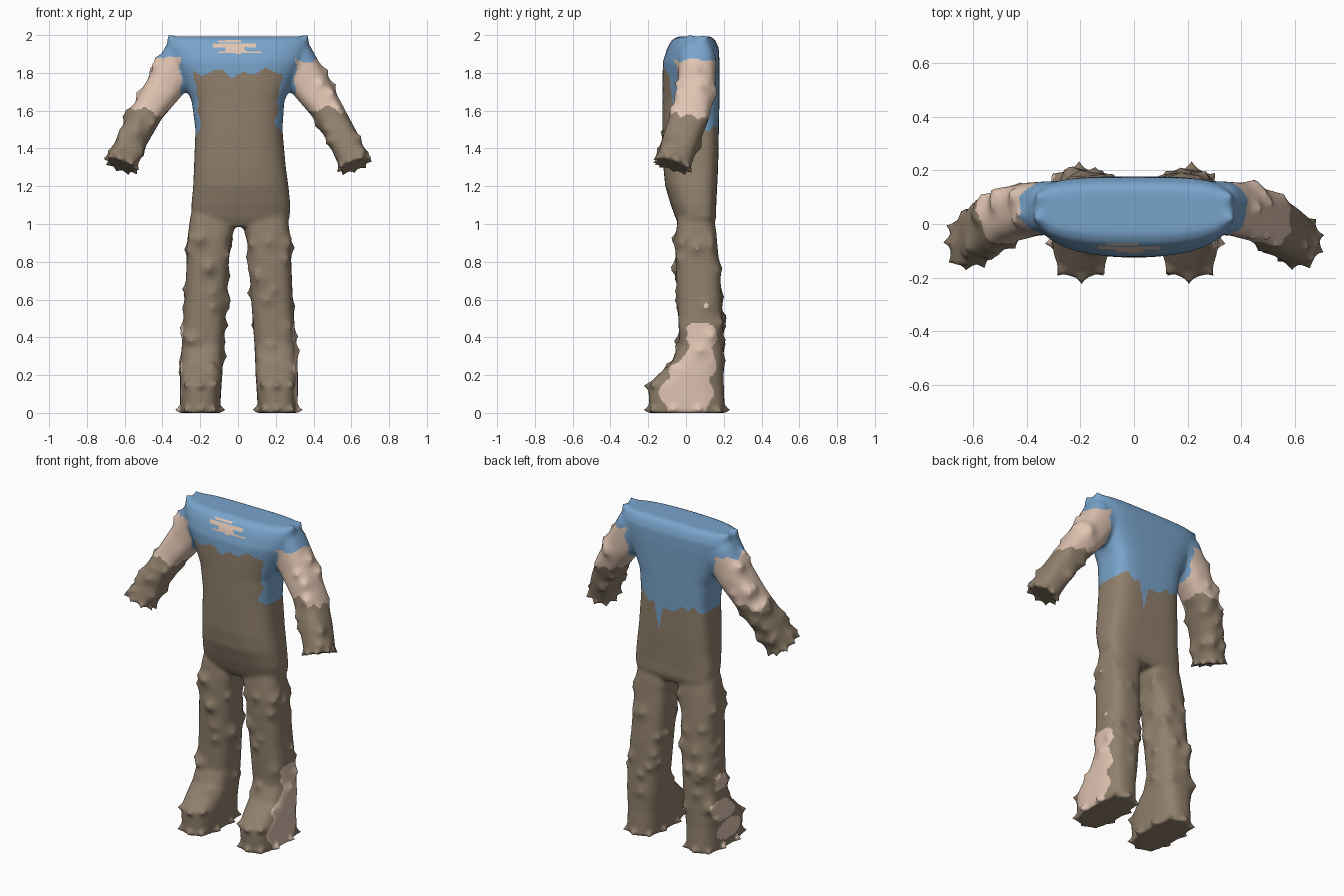
import bpy, bmesh, math, random
from mathutils import Vector, noise
from mathutils.kdtree import KDTree

if "Cube" in bpy.data.objects:
    bpy.data.objects.remove(bpy.data.objects["Cube"])
random.seed(4)
SIDES = 48


def material(name, color):
    mat = bpy.data.materials.new(name)
    mat.use_nodes = True
    mat.diffuse_color = (*color, 1)
    mat.node_tree.nodes["Principled BSDF"].inputs["Base Color"].default_value = (*color, 1)
    return mat


def ring(bm, center, u, v, front=2.6, back=2.6):
    """Superellipse ring spanned by u and v."""
    verts = []
    for i in range(SIDES):
        t = math.tau * i / SIDES
        c, s = math.cos(t), math.sin(t)
        e = 2 / (back if s > 0 else front)
        a = math.copysign(abs(c) ** e, c)
        b = math.copysign(abs(s) ** e, s)
        verts.append(bm.verts.new(center + u * a + v * b))
    return verts


def loft(bm, rings):
    for a, b in zip(rings, rings[1:]):
        for i in range(SIDES):
            j = (i + 1) % SIDES
            bm.faces.new((a[i], a[j], b[j], b[i]))
    bm.faces.new(rings[0][::-1])
    bm.faces.new(rings[-1])


def stack(bm, rows, front, back):
    """Loft of level rings: z, x centre, x radius, front y, back y."""
    loft(bm, [ring(bm, Vector((cx, (y0 + y1) / 2, z)), Vector((rx, 0, 0)),
                   Vector((0, (y1 - y0) / 2, 0)), front, back)
              for z, cx, rx, y0, y1 in rows])


bm = bmesh.new()
tips = []  # pointed rim corners: position, direction, height, reach

# torso
stack(bm, [
    (.985, .015, .20, -.03, .14), (1.03, .015, .258, -.055, .16),
    (1.10, .015, .262, -.08, .16), (1.20, .015, .252, -.11, .165),
    (1.30, .01, .243, -.12, .17), (1.50, .005, .23, -.125, .174),
    (1.65, 0, .245, -.125, .177), (1.75, 0, .29, -.125, .177),
    (1.86, 0, .35, -.122, .177), (1.93, 0, .372, -.10, .174),
    (1.975, 0, .372, -.075, .155), (1.993, 0, .355, -.04, .13)], 2.5, 4)

# legs with broad feet
for x, side in ((-.135, -1), (.145, 1)):
    stack(bm, [
        (0.0, x + side * .065, .106, -.195, .205),
        (.03, x + side * .065, .106, -.195, .205),
        (.15, x + side * .062, .110, -.20, .20),
        (.20, x + side * .060, .112, -.15, .20),
        (.27, x + side * .058, .112, -.075, .20),
        (.36, x + side * .052, .110, -.035, .197),
        (.60, x + side * .035, .110, -.045, .19),
        (.80, x + side * .025, .112, -.055, .175),
        (.90, x + side * .02, .115, -.055, .165),
        (.96, x + side * .008, .120, -.052, .16),
        (1.02, x, .12, -.045, .15),
        (1.12, x, .10, -.02, .13)], 2.8, 2.8)
    for i in range(10):
        t = math.tau * (i + .5) / 10
        out = Vector((math.cos(t), math.sin(t), 0))
        base = Vector((x + side * .065 + .11 * out.x, .2 * out.y, .015))
        tips.append((base, out, .03, .04))
        if out.y < -.5:
            tips.append((base + Vector((0, 0, .135)), out, .025, .04))

# arms reaching down and forward
ARM = [(.20, .06, 1.86, .11, .10), (.31, .06, 1.85, .12, .10),
       (.385, .055, 1.73, .10, .10), (.475, .03, 1.60, .083, .10),
       (.558, -.025, 1.45, .08, .097), (.605, -.06, 1.34, .078, .092),
       (.616, -.07, 1.31, .078, .092)]
for side in (-1, 1):
    pts = [Vector((side * p[0], p[1], p[2])) for p in ARM]
    rings = []
    for i, p in enumerate(ARM):
        tangent = (pts[min(i + 1, len(pts) - 1)] - pts[max(i - 1, 0)]).normalized()
        v = Vector((0, 1, 0))
        v = (v - tangent * v.dot(tangent)).normalized()
        u = v.cross(tangent)
        rings.append(ring(bm, pts[i], u * p[3], v * p[4]))
    loft(bm, rings)
    for i in range(9):
        t = math.tau * i / 9
        out = u * math.cos(t) + v * math.sin(t)
        tips.append((pts[-1] + out * .085, out + tangent * .5, .022, .035))
    # raised shoulder corners
    for y in (.02, .11):
        tips.append((Vector((side * .365, y, 1.98)), Vector((side * .4, 0, 1)), .02, .05))

bmesh.ops.recalc_face_normals(bm, faces=bm.faces)
mesh = bpy.data.meshes.new("body")
bm.to_mesh(mesh)
bm.free()

# fuse the parts into one skin
body = bpy.data.objects.new("clothed_body", mesh)
bpy.context.collection.objects.link(body)
fuse = body.modifiers.new("fuse", "REMESH")
fuse.mode = "VOXEL"
fuse.voxel_size = 0.01
skin = bpy.data.meshes.new_from_object(
    body.evaluated_get(bpy.context.evaluated_depsgraph_get()))
body.modifiers.clear()
body.data = skin

skin.materials.clear()
skin.materials.append(material("brown_cloth", (.28, .215, .15)))
skin.materials.append(material("blue_shirt", (.19, .37, .60)))
skin.materials.append(material("bare_skin", (.74, .55, .44)))

bm = bmesh.new()
bm.from_mesh(skin)
for _ in range(6):
    bmesh.ops.smooth_vert(bm, verts=bm.verts, factor=.5,
                          use_axis_x=True, use_axis_y=True, use_axis_z=True)
bm.normal_update()
bm.verts.ensure_lookup_table()

# pointed rims, and soft bumps scattered over the limbs
tree = KDTree(len(bm.verts))
for v in bm.verts:
    tree.insert(v.co, v.index)
tree.balance()


def pull(point, direction, height, reach):
    start = tree.find(point)[0]
    for _, index, d in tree.find_range(start, reach):
        bm.verts[index].co += direction * height * (1 - d / reach) ** 2


limbs = [v for v in bm.verts if .2 < v.co.z < .95 or (abs(v.co.x) > .42 and v.co.z > 1.36)]
bumps = [(v.co.copy(), v.normal.copy(), random.uniform(.01, .022), random.uniform(.05, .08))
         for v in random.sample(limbs, 130)]
for tip in tips + bumps:
    pull(*tip)

# colours: shirt, bare skin and brown cloth with ragged edges
BROWN, BLUE, SKIN = range(3)


def jag(t, row):
    return noise.noise(Vector((t * 17, row * 3.7, .5)))


TEARS = [(1.966, -.10, .01, .006), (1.945, -.13, .09, .008),
         (1.928, -.06, .04, .010), (1.910, -.10, .12, .007)]


def colour(p, n):
    ax = abs(p.x)
    if ax > .37 and p.z < 1.59 + .05 * jag(p.x + p.y, 1):
        return BROWN
    if ax > .30 + .02 * jag(p.z, 2) and p.z < 1.87 + .04 * jag(p.x + p.y, 3):
        return SKIN
    if n.y < 0 and p.y < 0:
        for z, x0, x1, half in TEARS:
            if x0 < p.x < x1 and abs(p.z - z) < half:
                return SKIN
    # the cloth rises to a bib in front and sits lower round the back
    edge = .205 + .12 * max(0, p.z - 1.55) + .02 * jag(p.z, 4)
    if p.y < 0 and ax < edge:
        hem = 1.81 + .05 * jag(p.x, 5)
    else:
        hem = 1.49 + .06 * jag(p.x, 6)
        if p.y > .1:
            hem -= max(0, .17 - 5 * abs(p.x - .07))
    return BLUE if p.z > hem else BROWN


bm.normal_update()
for f in bm.faces:
    f.material_index = colour(f.calc_center_median(), f.normal)
    f.smooth = True
bm.to_mesh(skin)
bm.free()
